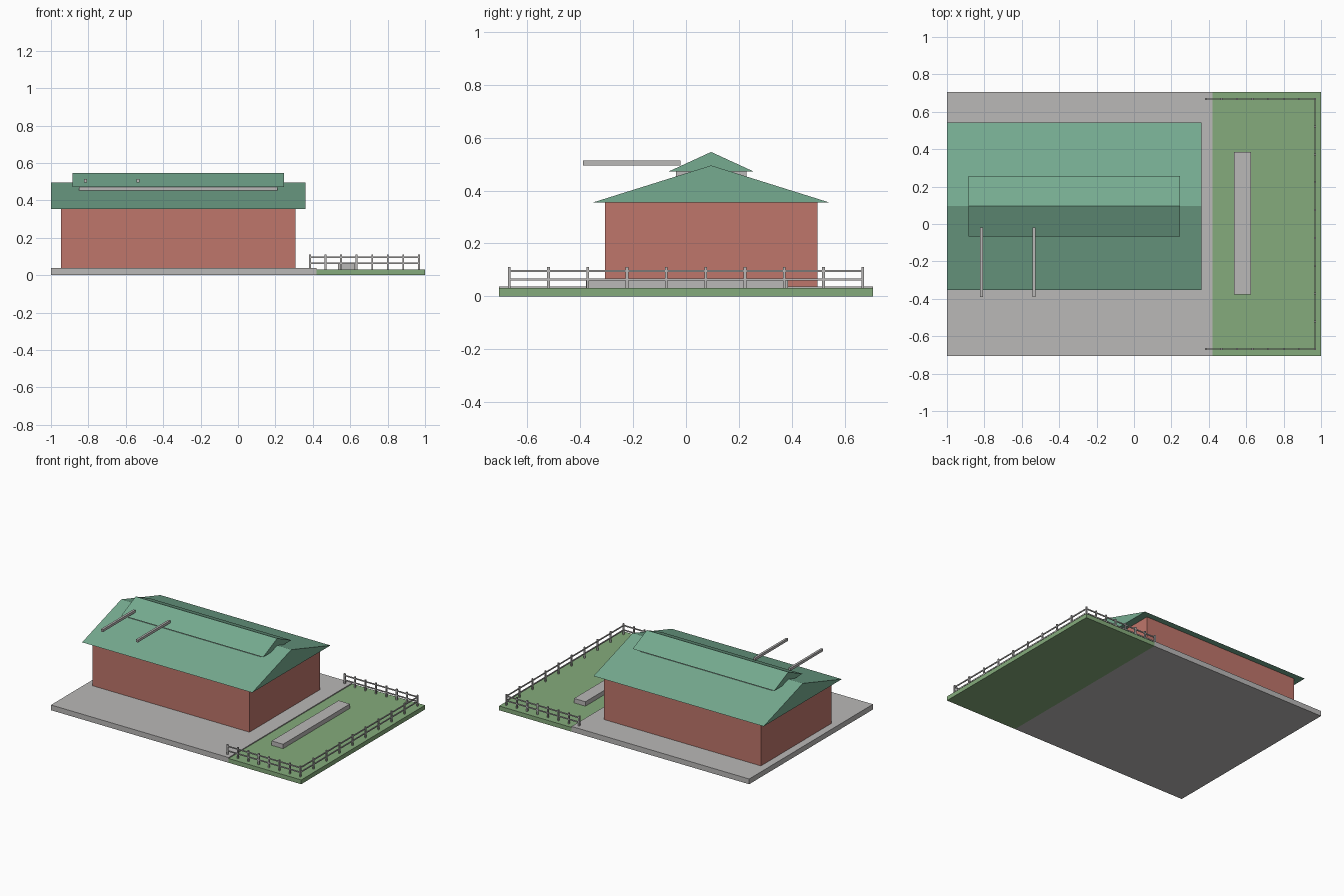
import bpy

cube = bpy.data.objects.get("Cube")
if cube:
    bpy.data.objects.remove(cube, do_unlink=True)


def material(name, rgb):
    m = bpy.data.materials.new(name)
    m.use_nodes = True
    m.diffuse_color = (*rgb, 1)
    m.node_tree.nodes["Principled BSDF"].inputs["Base Color"].default_value = (*rgb, 1)
    return m


grey = material("concrete grey", (0.49, 0.48, 0.475))
red = material("brick red", (0.52, 0.18, 0.147))
green = material("roof green", (0.18, 0.406, 0.28))
grass = material("grass green", (0.235, 0.41, 0.2))


def mesh_object(name, verts, faces, mat):
    me = bpy.data.meshes.new(name)
    me.from_pydata(verts, [], faces)
    me.materials.append(mat)
    ob = bpy.data.objects.new(name, me)
    bpy.context.collection.objects.link(ob)
    return ob


def box(name, x, y, z, mat):
    """Box from (low, high) pairs on each axis."""
    verts = [(a, b, c) for a in x for b in y for c in z]
    faces = [(0, 1, 3, 2), (4, 6, 7, 5), (0, 4, 5, 1),
             (2, 3, 7, 6), (0, 2, 6, 4), (1, 5, 7, 3)]
    return mesh_object(name, verts, faces, mat)


def gable_roof(name, x, half_width, eave, ridge):
    """Solid triangular prism with its ridge along x."""
    verts = [(a, RIDGE_Y + d, z) for a in x
             for d, z in ((-half_width, eave), (half_width, eave), (0, ridge))]
    faces = [(0, 2, 1), (3, 4, 5), (0, 1, 4, 3), (1, 2, 5, 4), (2, 0, 3, 5)]
    return mesh_object(name, verts, faces, green)


def around(c, half):
    return (c - half, c + half)


RIDGE_Y = 0.095

# Ground
box("paved_slab", (-1, 0.42), around(0, 0.707), (0, 0.038), grey)
box("grass_yard", (0.42, 1), around(0, 0.707), (0, 0.031), grass)

# Building with a raised ridge vent
box("brick_walls", (-0.947, 0.307), around(RIDGE_Y, 0.402), (0.03, 0.356), red)
gable_roof("main_roof", (-1, 0.36), 0.447, 0.355, 0.495)
box("ridge_vent_wall", (-0.85, 0.21), around(RIDGE_Y, 0.133), (0.4, 0.474), grey)
gable_roof("ridge_vent_roof", (-0.885, 0.247), 0.161, 0.472, 0.546)

# Poles sticking out over the front slope
for i, x in enumerate((-0.815, -0.535)):
    box(f"roof_pole_{i + 1}", around(x, 0.008), (-0.39, -0.02), (0.495, 0.513), grey)

# Long block in the yard
box("yard_bench", (0.534, 0.625), (-0.378, 0.386), (0.03, 0.063), grey)

# Fence on three sides of the yard
FENCE_X, FENCE_Y, START_X = 0.967, 0.669, 0.385
posts = [(START_X + (FENCE_X - START_X) * i / 7, s * FENCE_Y)
         for s in (-1, 1) for i in range(8)]
posts += [(FENCE_X, FENCE_Y * (2 * i / 9 - 1)) for i in range(1, 9)]
for i, (x, y) in enumerate(posts):
    box(f"fence_post_{i + 1}", around(x, 0.005), around(y, 0.005), (0.025, 0.11), grey)

for level, z in (("lower", 0.063), ("upper", 0.096)):
    for side, s in (("front", -1), ("back", 1)):
        box(f"{level}_rail_{side}", (START_X, FENCE_X), around(s * FENCE_Y, 0.003),
            around(z, 0.004), grey)
    box(f"{level}_rail_side", around(FENCE_X, 0.003), around(0, FENCE_Y),
        around(z, 0.004), grey)
